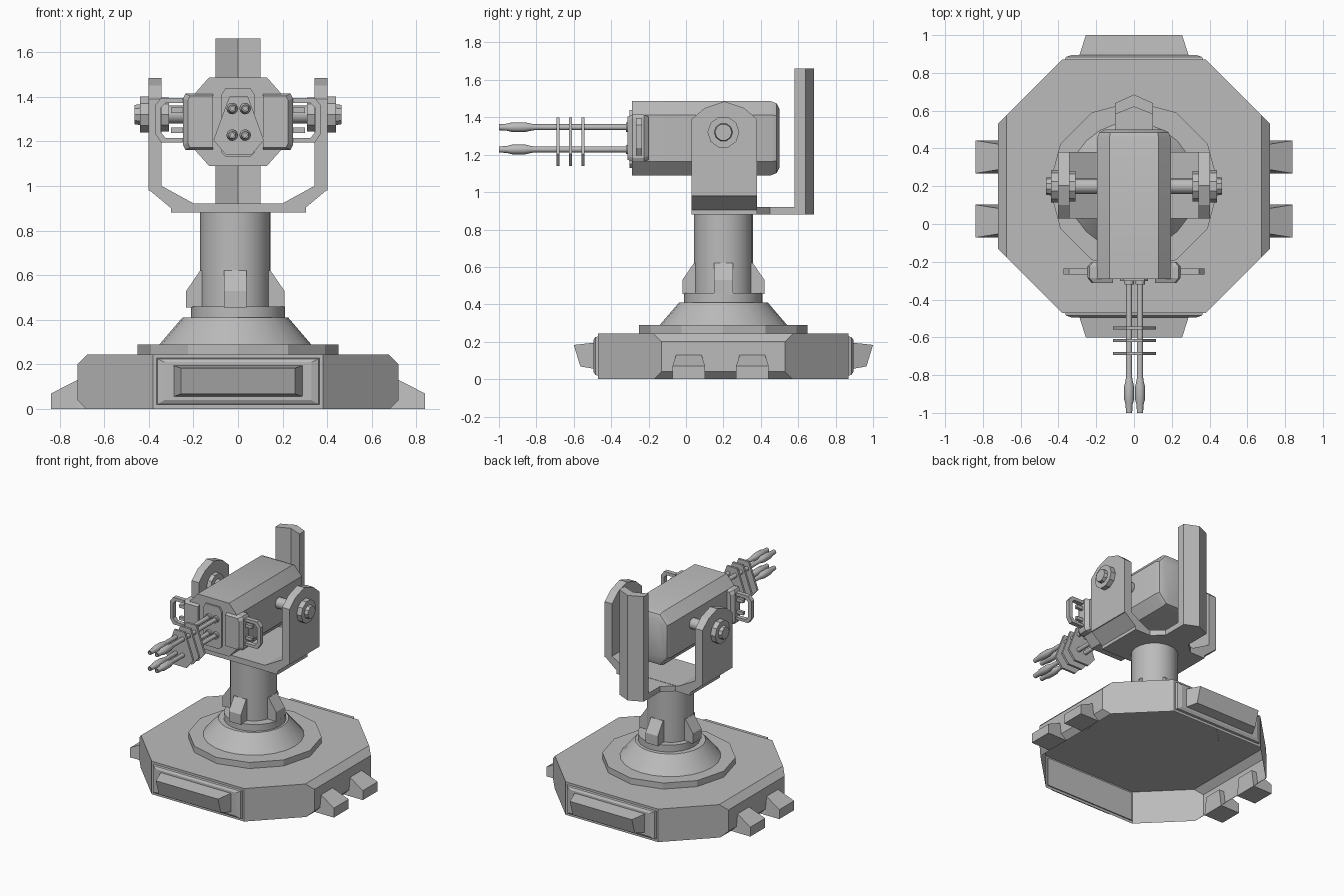
import bpy, bmesh, math
from mathutils import Vector

if "Cube" in bpy.data.objects:
    bpy.data.objects.remove(bpy.data.objects["Cube"])

metal = bpy.data.materials.new("plain grey metal")
metal.use_nodes = True
GREY = (0.5, 0.5, 0.5, 1)
metal.diffuse_color = GREY
metal.node_tree.nodes["Principled BSDF"].inputs["Base Color"].default_value = GREY

CY = 0.2      # centre of the pedestal in y
PZ = 1.32     # pivot height


def loft(name, rings, caps=(True, True), smooth=None):
    """Skin a list of equally long closed rings of 3D points."""
    bm = bmesh.new()
    loops = [[bm.verts.new(p) for p in ring] for ring in rings]
    n = len(loops[0])
    for a, b in zip(loops, loops[1:]):
        for i in range(n):
            j = (i + 1) % n
            bm.faces.new((a[i], a[j], b[j], b[i]))
    if caps[0]:
        bm.faces.new(loops[0][::-1])
    if caps[1]:
        bm.faces.new(loops[-1])
    bmesh.ops.recalc_face_normals(bm, faces=bm.faces)
    mesh = bpy.data.meshes.new(name)
    bm.to_mesh(mesh)
    bm.free()
    mesh.materials.append(metal)
    ob = bpy.data.objects.new(name, mesh)
    bpy.context.collection.objects.link(ob)
    if smooth:
        bpy.ops.object.select_all(action="DESELECT")
        ob.select_set(True)
        bpy.context.view_layer.objects.active = ob
        bpy.ops.object.shade_smooth_by_angle(angle=math.radians(smooth))
    return ob


def place(axis, u, v, t):
    return {"x": (t, u, v), "y": (u, t, v), "z": (u, v, t)}[axis]


def prism(name, pts, axis, a, b):
    return loft(name, [[place(axis, u, v, t) for u, v in pts] for t in (a, b)])


def box(name, x, y, z):
    return prism(name, [(x[0], y[0]), (x[1], y[0]), (x[1], y[1]), (x[0], y[1])], "z", *z)


def lathe(name, axis, centre, profile, sides, smooth=40):
    """Profile holds (radius, position along axis)."""
    rings = []
    for r, t in profile:
        angles = [math.tau * i / sides for i in range(sides)]
        rings.append([place(axis, centre[0] + r * math.cos(a), centre[1] + r * math.sin(a), t)
                      for a in angles])
    return loft(name, rings, smooth=smooth)


def mirror_pts(half):
    """Complete a right-hand outline about u = 0."""
    return half + [(-u, v) for u, v in reversed(half)]


# Base shell, open underneath, chamfered along its two sides
def base_ring(x, z):
    dy = 0.67 - (x - 0.38)
    quarter = [(0.38, -0.67), (x, -dy), (x, dy), (0.38, 0.67)]
    return [(u, CY + v, z) for u, v in mirror_pts(quarter)]


loft("base_shell", [base_ring(x, z) for x, z in
                    ((0.68, 0), (0.72, 0.04), (0.72, 0.2), (0.675, 0.245))], caps=(False, True))

# Front and back panels with a projecting bumper
for label, s in (("front", -1), ("back", 1)):
    def panel_ring(w, y, z0, z1):
        return [(-w, CY + s * y, z0), (w, CY + s * y, z0), (w, CY + s * y, z1), (-w, CY + s * y, z1)]
    loft(label + "_panel", [panel_ring(0.37, 0.66, 0.018, 0.23), panel_ring(0.36, 0.685, 0.022, 0.225),
                            panel_ring(0.33, 0.695, 0.04, 0.21)])
    bumper = loft(label + "_bumper", [panel_ring(0.29, 0.69, 0.055, 0.195),
                                      panel_ring(0.255, 0.78, 0.068, 0.183)])
    for v in bumper.data.vertices:       # lean the outer face forward at the top
        if v.co.z > 0.18 and abs(v.co.y - CY) > 0.75:
            v.co.y = CY + s * 0.8
        elif abs(v.co.y - CY) > 0.75:
            v.co.y = CY + s * 0.765

# Sloping feet on both sides
for side, s in (("left", 1), ("right", -1)):
    for label, y in (("front", 0.015), ("back", 0.355)):
        def foot_ring(x, w, h):
            return [(s * x, y - 0.087, 0), (s * x, y + 0.087, 0), (s * x, y + w, h), (s * x, y - w, h)]
        loft(f"{side}_{label}_foot", [foot_ring(0.68, 0.068, 0.132), foot_ring(0.72, 0.068, 0.13),
                                      foot_ring(0.838, 0.087, 0.07)])

# Pedestal
CX = -0.012
lathe("turntable_disc", "z", (0, CY), [(0.45, 0.24), (0.45, 0.29)], 12, smooth=20)
lathe("pedestal_cone", "z", (CX, CY), [(0.34, 0.29), (0.237, 0.41)], 24)
lathe("pedestal_collar", "z", (0, CY), [(0.21, 0.405), (0.21, 0.46)], 24)
lathe("column", "z", (CX, CY), [(0.158, 0.45), (0.158, 0.89)], 24)
for i in range(4):
    fin = prism(f"column_buttress_{i}", [(0.1, 0.455), (0.22, 0.455), (0.22, 0.53), (0.158, 0.62), (0.1, 0.62)],
                "y", -0.05, 0.05)
    fin.location = (CX, CY, 0)
    fin.rotation_euler.z = i * math.pi / 2

# Yoke: tray, bent arms and rear shield
box("yoke_tray", (-0.3, 0.305), (0.03, 0.38), (0.88, 0.922))
arm_top = [(0.03, 0.98), (0.38, 0.98), (0.38, 1.39), (0.31, 1.45), (0.205, 1.485), (0.1, 1.45), (0.03, 1.39)]
for side, s in (("left", 1), ("right", -1)):
    prism(side + "_arm", arm_top, "x", s * 0.342, s * 0.402)
    prism(side + "_arm_bend", [(s * 0.2, 0.922), (s * 0.2, 0.9), (s * 0.3, 0.9), (s * 0.402, 0.985),
                               (s * 0.402, 1.0), (s * 0.342, 1.0)], "y", 0.03, 0.38)
    # Pivot shaft, inner flange and outer bolt
    lathe(side + "_pivot_shaft", "x", (CY, PZ), [(0.04, s * 0.15), (0.04, s * 0.36)], 16)
    lathe(side + "_pivot_flange", "x", (CY, PZ), [(0.08, s * 0.31), (0.08, s * 0.345)], 10, smooth=20)
    lathe(side + "_pivot_washer", "x", (CY, PZ), [(0.085, s * 0.4), (0.085, s * 0.44)], 10, smooth=20)
    lathe(side + "_pivot_bolt", "x", (CY, PZ), [(0.05, s * 0.435), (0.045, s * 0.465)], 10, smooth=20)
prism("shield_bracket", mirror_pts([(0.19, 0.37), (0.1, 0.45), (0.1, 0.63)]), "z", 0.88, 0.92)
prism("rear_shield", [(-0.1, 0.58), (0, 0.62), (0.1, 0.58), (0.1, 0.64), (0, 0.685), (-0.1, 0.64)],
      "z", 0.88, 1.66)

# Gun housing with a softened rear end
def housing_ring(y, inset):
    half = [(0.13 - inset * 0.4, 0.198 - inset), (0.195 - inset, 0.125 - inset * 0.4),
            (0.195 - inset, -0.125 + inset * 0.4), (0.13 - inset * 0.4, -0.198 + inset)]
    return [(u, y, 1.288 + v) for u, v in mirror_pts(half)]


loft("gun_housing", [housing_ring(y, i) for y, i in
                     ((-0.29, 0), (0.455, 0), (0.485, 0.012), (0.5, 0.042))], smooth=35)

# Front face plate and side pads
prism("face_plate", mirror_pts([(0.055, 1.44), (0.075, 1.41), (0.075, 1.15), (0.055, 1.13)]), "y", -0.302, -0.28)
for side, s in (("left", 1), ("right", -1)):
    def pad_ring(y, x, h):
        return [(s * 0.112, y, 1.288 - h), (s * x, y, 1.288 - h), (s * (x + 0.01), y, 1.288 - h + 0.02),
                (s * (x + 0.01), y, 1.288 + h - 0.02), (s * x, y, 1.288 + h), (s * 0.112, y, 1.288 + h)]
    loft(side + "_pad", [pad_ring(-0.312, 0.215, 0.115), pad_ring(-0.285, 0.236, 0.126),
                         pad_ring(-0.225, 0.236, 0.126), pad_ring(-0.2, 0.215, 0.115)])
    # Grab handle: chamfered C-frame
    outer = [(0.23, 1.395), (0.345, 1.395), (0.372, 1.36), (0.372, 1.235), (0.345, 1.195), (0.23, 1.195)]
    inner = [(0.23, 1.215), (0.325, 1.215), (0.345, 1.24), (0.345, 1.35), (0.325, 1.372), (0.23, 1.372)]
    for i in range(5):
        a, b, c, d = outer[i], outer[i + 1], inner[4 - i], inner[5 - i]
        prism(f"{side}_handle_{i}", [(s * u, v) for u, v in (a, b, c, d)], "y", -0.268, -0.235)
    for z in (1.25, 1.34):
        box(f"{side}_handle_strut_{z}", (s * 0.23, s * 0.3), (-0.262, -0.24), (z - 0.012, z + 0.012))

# Four barrels with swollen muzzles
muzzle = [(0.016, -0.28), (0.016, -0.81), (0.019, -0.83), (0.026, -0.86), (0.026, -0.93),
          (0.019, -0.955), (0.016, -1.0), (0.009, -1.0), (0.009, -0.97)]
for x in (-0.026, 0.032):
    for z in (1.228, 1.347):
        lathe(f"barrel_{x}_{z}", "y", (x, z), muzzle, 12)
        lathe(f"barrel_socket_{x}_{z}", "y", (x, z), [(0.025, -0.28), (0.025, -0.32)], 12)

# Barrel spacer plates
for i, y in enumerate((-0.685, -0.617, -0.55)):
    spacer = prism(f"barrel_spacer_{i}", mirror_pts([(0.042, 1.4), (0.113, 1.205), (0.058, 1.14)]),
                   "y", y - 0.008, y + 0.008)
    spacer.location.x = 0.003
